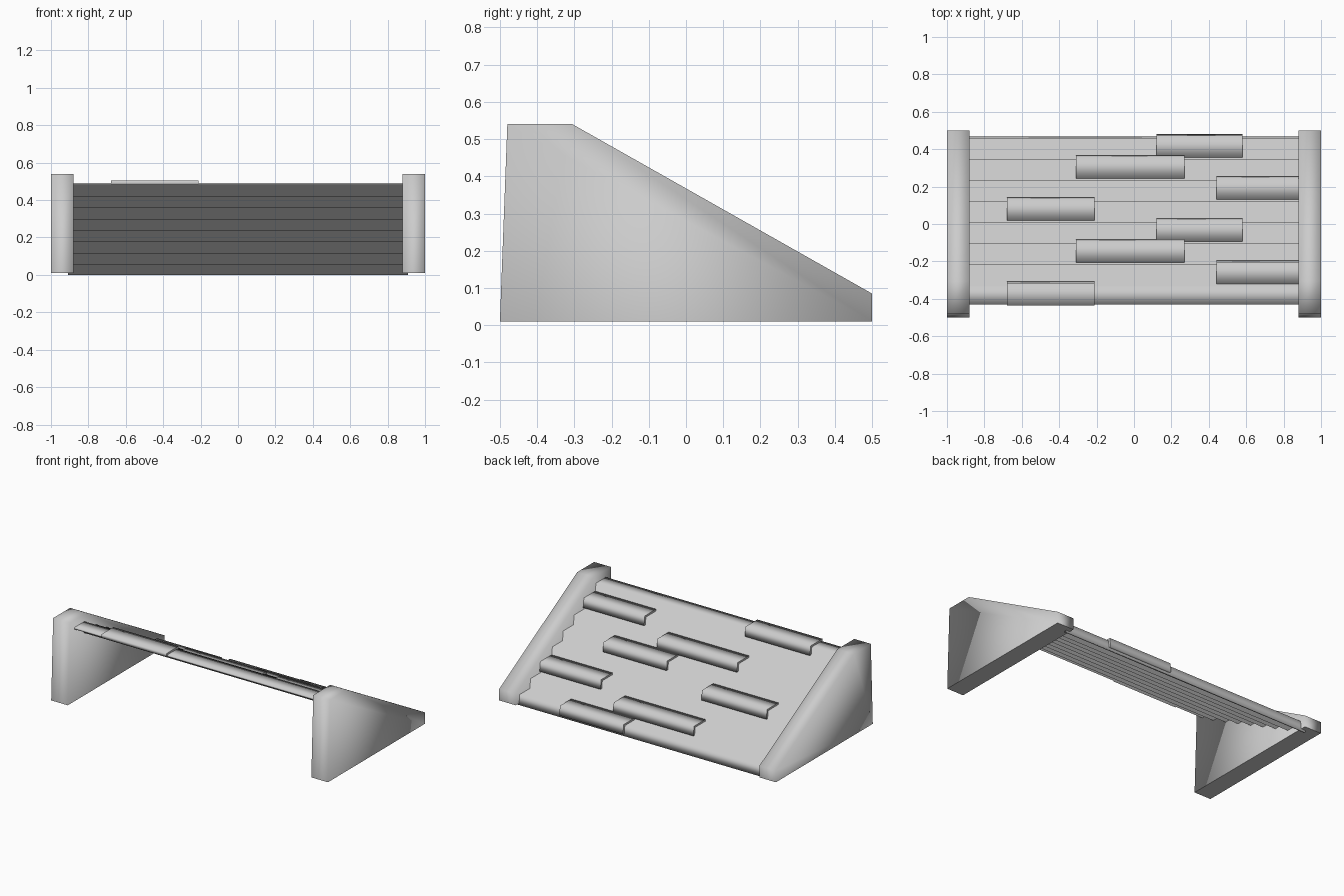
import bpy
import bmesh

cube = bpy.data.objects.get("Cube")
if cube:
    bpy.data.objects.remove(cube, do_unlink=True)

grey = bpy.data.materials.new("light_grey")
grey.use_nodes = True
colour = (0.6, 0.6, 0.6, 1)
grey.diffuse_color = colour
grey.node_tree.nodes["Principled BSDF"].inputs["Base Color"].default_value = colour


def extrude_x(name, profile, x0, x1, caps=True, sharp=None):
    """Sweep a closed (y, z) profile along x; sharp(edge) picks hard edges."""
    bm = bmesh.new()
    a = [bm.verts.new((x0, y, z)) for y, z in profile]
    b = [bm.verts.new((x1, y, z)) for y, z in profile]
    n = len(profile)
    for i in range(n):
        j = (i + 1) % n
        bm.faces.new((a[i], a[j], b[j], b[i]))
    if caps:
        bm.faces.new(a[::-1])
        bm.faces.new(b)
    bmesh.ops.recalc_face_normals(bm, faces=bm.faces)
    for f in bm.faces:
        f.smooth = True
    for e in bm.edges:
        if sharp and sharp(e):
            e.smooth = False
    mesh = bpy.data.meshes.new(name)
    bm.to_mesh(mesh)
    bm.free()
    mesh.materials.append(grey)
    obj = bpy.data.objects.new(name, mesh)
    bpy.context.collection.objects.link(obj)
    return obj


def on_floor(e):
    return all(v.co.z < 0.02 for v in e.verts)


def on_end(e):
    return e.verts[0].co.x == e.verts[1].co.x


# Softly shaded gable walls with a flat underside
WALL = [(-0.5, 0.01), (-0.48, 0.54), (-0.305, 0.54), (0.5, 0.085), (0.5, 0.01)]
extrude_x("left_gable_wall", WALL, 0.88, 1.0, sharp=on_floor)
extrude_x("right_gable_wall", WALL, -1.0, -0.88, sharp=on_floor)

# Stepped roof sheet
ROWS = 8
RUN, RISE = 0.1125, 0.061
THICK = 0.012
LEAN = 0.008


def nose(k):
    return 0.46 - RUN * k


def top(k):
    return 0.065 + RISE * k


upper = []
for k in range(ROWS):
    upper += [(nose(k) + LEAN, top(k - 1) if k else 0.0), (nose(k), top(k))]
upper.append((-0.43, top(ROWS - 1)))
lower = [(y - THICK, max(z - THICK, 0)) for y, z in upper[:-1]]
lower.append((-0.43, top(ROWS - 1) - THICK))
extrude_x("stepped_roof_sheet", upper + lower[::-1], -0.91, 0.91, caps=False)

# Raised shingles wrapped over the step noses, same pattern in each half
SPANS = [(0.12, 0.58), (-0.31, 0.27), (0.44, 0.89), (-0.68, -0.21)]
for k in range(ROWS):
    x0, x1 = SPANS[k % len(SPANS)]
    foot = top(k) - RISE + THICK
    back = nose(k + 1) + LEAN if k < ROWS - 1 else -0.437
    shingle = [
        (nose(k) + LEAN + THICK, foot),
        (nose(k) + THICK, top(k) + THICK),
        (back, top(k) + THICK),
        (back, top(k) - THICK),
        (nose(k) - THICK, top(k) - THICK),
        (nose(k) + LEAN - THICK, foot),
    ]
    extrude_x(f"raised_shingle_{k + 1}", shingle, x0, x1, sharp=on_end)
